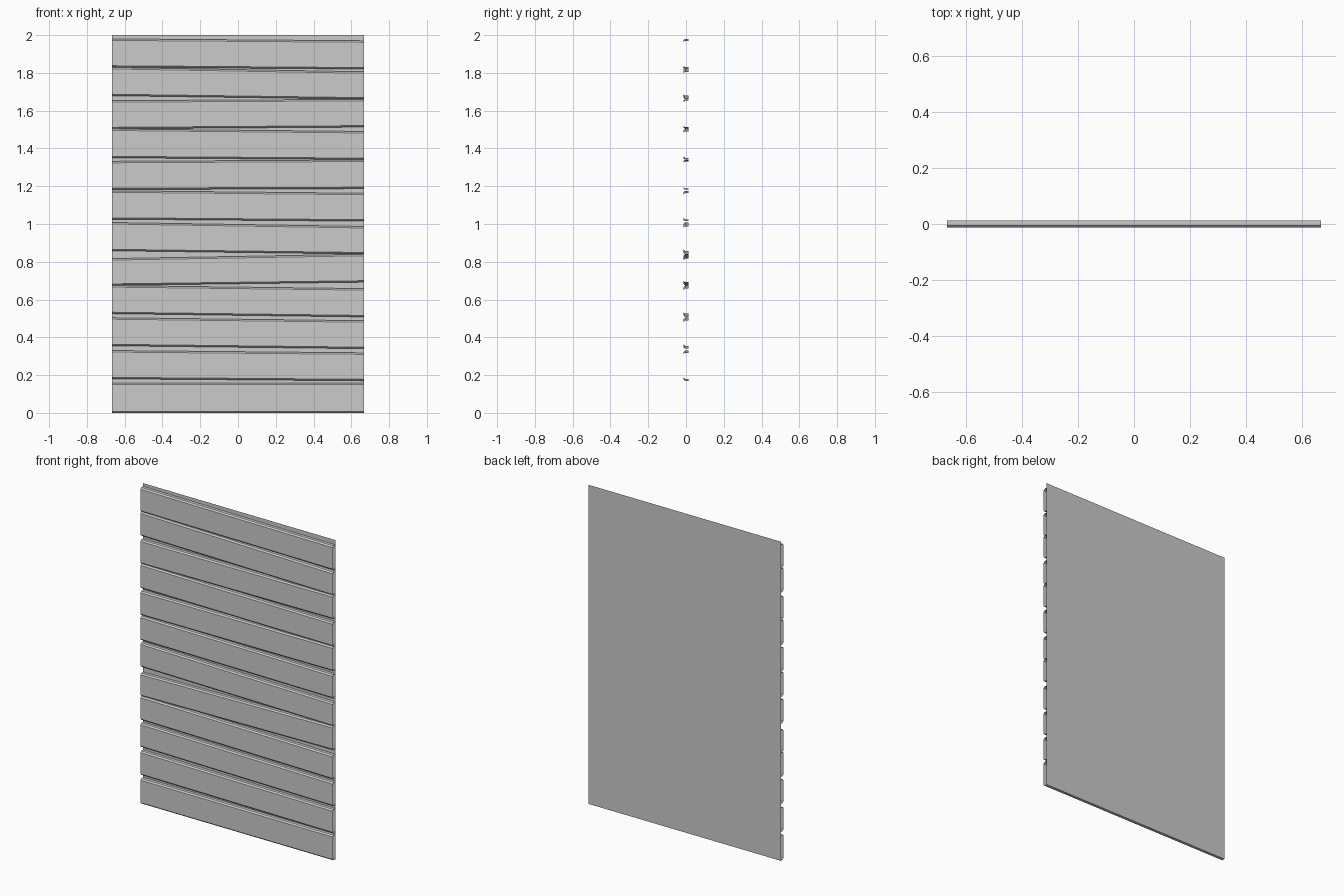
import bpy, bmesh

if "Cube" in bpy.data.objects:
    bpy.data.objects.remove(bpy.data.objects["Cube"])

HALF_W = 0.667      # half width of the wall
BACK, FRONT = 0.0133, -0.0133
BEVEL = 0.008       # chamfer on the long plank edges


def make_object(name, bm):
    bmesh.ops.recalc_face_normals(bm, faces=bm.faces[:])
    mesh = bpy.data.meshes.new(name)
    bm.to_mesh(mesh)
    bm.free()
    obj = bpy.data.objects.new(name, mesh)
    bpy.context.collection.objects.link(obj)
    return obj


def section(bm, x, low, high):
    """Plank cross-section with chamfered front edges, open at the back."""
    pts = [(BACK, low), (FRONT + BEVEL, low), (FRONT, low + BEVEL),
           (FRONT, high - BEVEL), (FRONT + BEVEL, high), (BACK, high)]
    return [bm.verts.new((x, y, z)) for y, z in pts]


def plank(name, bottom, top):
    """Hollow crooked board; bottom and top are (left z, right z)."""
    bm = bmesh.new()
    a = section(bm, -HALF_W, bottom[0], top[0])
    b = section(bm, HALF_W, bottom[1], top[1])
    faces = [bm.faces.new((a[i], b[i], b[i + 1], a[i + 1])) for i in range(5)]
    mesh_obj = make_object(name, bm)
    # front chamfered shell must face outwards (-y)
    if mesh_obj.data.polygons[2].normal.y > 0:
        mesh_obj.data.flip_normals()


# Thin backing sheet
bm = bmesh.new()
bm.faces.new([bm.verts.new((x, BACK, z)) for x, z in
              ((HALF_W, 0), (-HALF_W, 0), (-HALF_W, 2), (HALF_W, 2))])
sheet = make_object("backing_sheet", bm)
if sheet.data.polygons[0].normal.y < 0:
    sheet.data.flip_normals()

# Uneven gaps, from the ground up: lower edge left/right, upper edge left/right
gaps = [
    (0, 0, 0, 0),
    (.157, .157, .180, .170),
    (.330, .318, .355, .340),
    (.504, .488, .525, .508),
    (.674, .658, .675, .692),
    (.817, .840, .858, .841),
    (1.008, .987, 1.025, 1.015),
    (1.176, 1.163, 1.182, 1.187),
    (1.332, 1.339, 1.350, 1.341),
    (1.503, 1.490, 1.504, 1.513),
    (1.653, 1.660, 1.679, 1.661),
    (1.829, 1.806, 1.830, 1.820),
    (1.980, 1.970, 2, 2),
]

# Stacked planks between the gaps
for i in range(len(gaps) - 1):
    plank(f"plank_{i + 1:02d}", gaps[i][2:], gaps[i + 1][:2])
